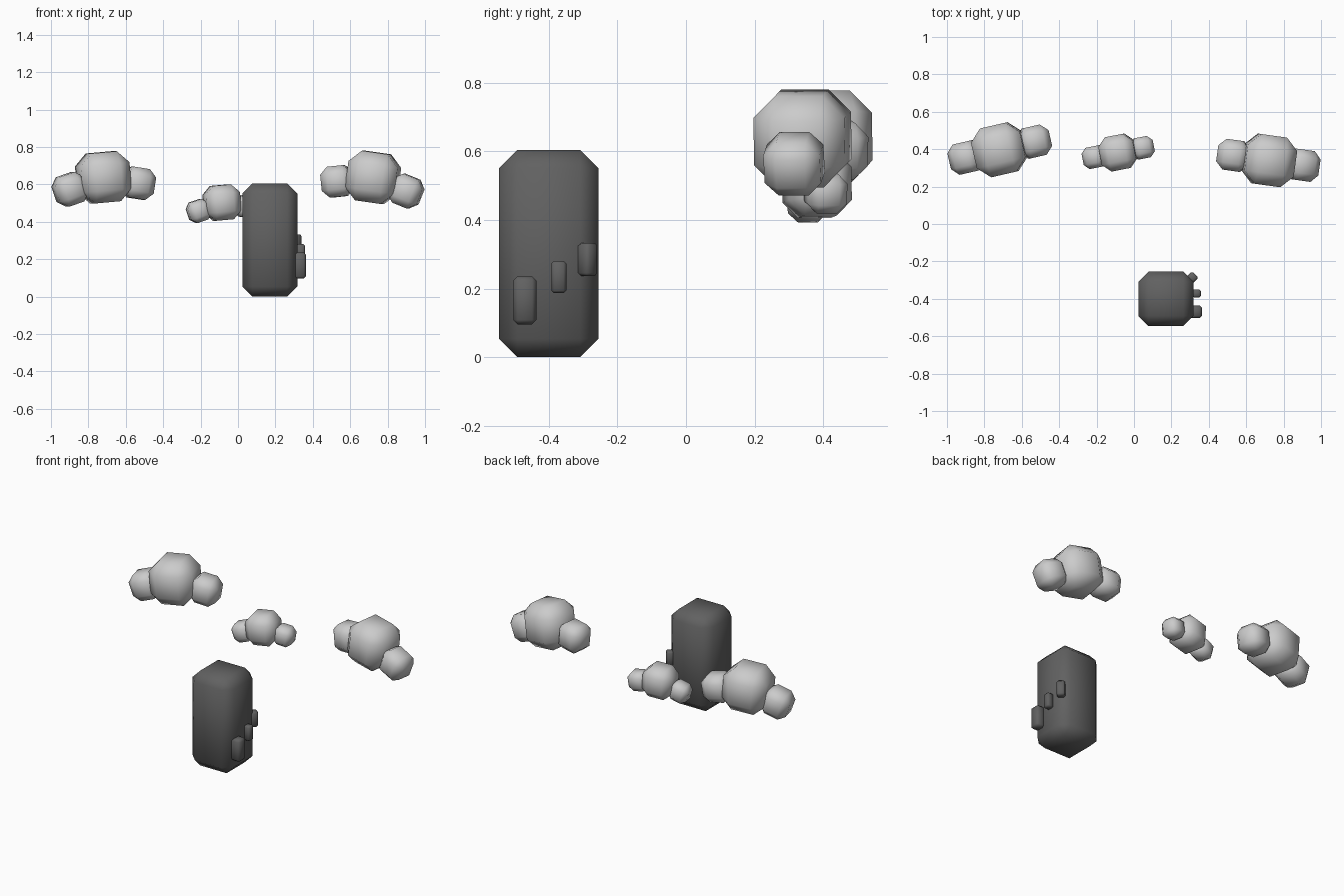
import bpy, bmesh
from math import radians
from mathutils import Matrix, Vector

if "Cube" in bpy.data.objects:
    bpy.data.objects.remove(bpy.data.objects["Cube"])


def material(name, v):
    m = bpy.data.materials.new(name)
    m.diffuse_color = (v, v, v, 1)
    m.use_nodes = True
    m.node_tree.nodes["Principled BSDF"].inputs["Base Color"].default_value = m.diffuse_color
    return m


DARK = material("dark_grey", 0.12)
LIGHT = material("light_grey", 0.9)


def block(bm, size, mat, bevel=0.185):
    """Add a cube of the given size, chamfered in proportion, placed by mat."""
    part = bmesh.new()
    bmesh.ops.create_cube(part, size=1)
    bmesh.ops.scale(part, vec=size, verts=part.verts)
    bmesh.ops.bevel(part, geom=part.edges[:], offset=bevel * min(size),
                    segments=1, affect='EDGES', profile=0.5)
    part.transform(mat)
    tmp = bpy.data.meshes.new("tmp")
    part.to_mesh(tmp)
    part.free()
    bm.from_mesh(tmp)
    bpy.data.meshes.remove(tmp)


def finish(name, bm, mat):
    me = bpy.data.meshes.new(name)
    bm.to_mesh(me)
    bm.free()
    for p in me.polygons:
        p.use_smooth = True
    me.materials.append(mat)
    ob = bpy.data.objects.new(name, me)
    bpy.context.collection.objects.link(ob)
    return ob


def rot(deg, axis):
    return Matrix.Rotation(radians(deg), 4, axis)


def cloud(name, loc, size, turn, tilt):
    """One large puff with a smaller, outward-drooping puff at each end."""
    bm = bmesh.new()
    base = Matrix.Translation(loc) @ rot(turn, 'Z') @ rot(-tilt, 'Y')
    block(bm, [size] * 3, base, 0.24)
    for side in (-1, 1):
        off = Vector((side * 0.70, 0, -0.18)) * size
        block(bm, [size * 0.62] * 3,
              base @ Matrix.Translation(off) @ rot(side * 14, 'Y'), 0.24)
    finish(name, bm, LIGHT)


# Tall chamfered trunk
bm = bmesh.new()
block(bm, (0.294, 0.29, 0.605), Matrix.Translation((0.170, -0.4, 0.3025)))
finish("trunk", bm, DARK)

# Small steps climbing the right side
for name, loc, w, h, turn in (
        ("step_low", (0.330, -0.470, 0.166), 0.067, 0.14, 0),
        ("step_middle", (0.335, -0.371, 0.234), 0.044, 0.094, 0),
        ("step_high", (0.311, -0.287, 0.285), 0.048, 0.097, 45)):
    bm = bmesh.new()
    block(bm, (w, w, h), Matrix.Translation(loc) @ rot(turn, 'Z'))
    finish(name, bm, DARK)

# Floating clouds
cloud("cloud_left", (-0.72, 0.397, 0.638), 0.268, 13, 5)
cloud("cloud_middle", (-0.086, 0.382, 0.503), 0.187, 11, 5)
cloud("cloud_right", (0.722, 0.340, 0.638), 0.268, -8, -8)
